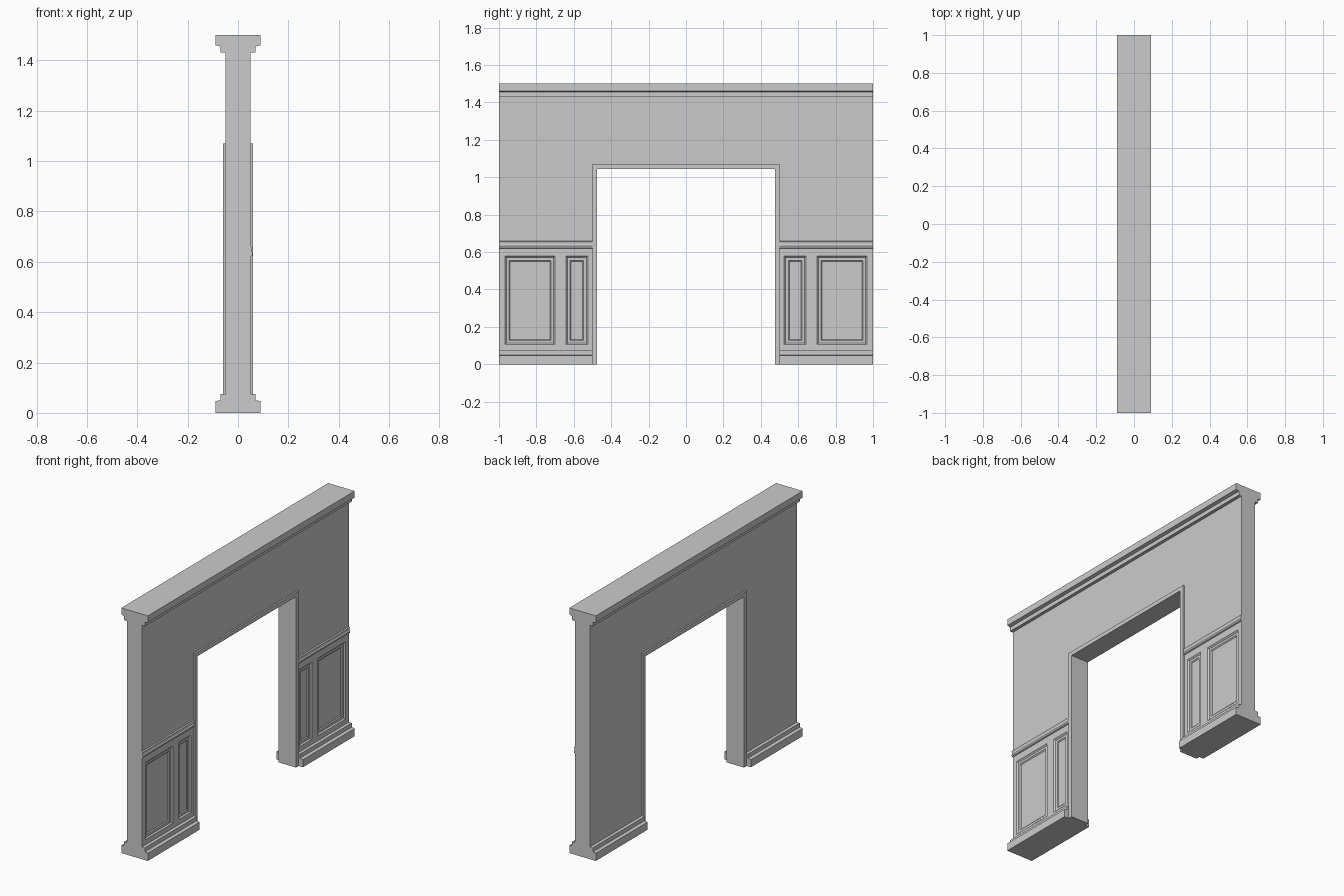
import bpy
import bmesh

cube = bpy.data.objects.get("Cube")
if cube:
    bpy.data.objects.remove(cube, do_unlink=True)

# Single plaster colour
GREY = (0.6, 0.6, 0.6, 1.0)
plaster = bpy.data.materials.new("plaster_grey")
plaster.use_nodes = True
plaster.diffuse_color = GREY
plaster.node_tree.nodes["Principled BSDF"].inputs["Base Color"].default_value = GREY

WALL = 0.05      # half thickness of the wall
OPENING = 0.5    # half width of the wall opening
LINTEL = 1.07    # height of the wall opening
TOP = 1.5


def finish(name, bm):
    bmesh.ops.recalc_face_normals(bm, faces=bm.faces)
    mesh = bpy.data.meshes.new(name)
    bm.to_mesh(mesh)
    bm.free()
    mesh.materials.append(plaster)
    obj = bpy.data.objects.new(name, mesh)
    bpy.context.collection.objects.link(obj)
    return obj


def prism(name, outline, direction):
    """Extrude a closed outline of points along a direction."""
    bm = bmesh.new()
    face = bm.faces.new([bm.verts.new(p) for p in outline])
    new = bmesh.ops.extrude_face_region(bm, geom=[face])["geom"]
    bmesh.ops.translate(bm, vec=direction,
                        verts=[v for v in new if isinstance(v, bmesh.types.BMVert)])
    return finish(name, bm)


def moulding(name, profile, y0, y1):
    """Run an (x, z) profile along y."""
    return prism(name, [(x, y0, z) for x, z in profile], (0, y1 - y0, 0))


def both_faces(half):
    """Mirror a half profile to the other side of the wall."""
    return half + [(-x, z) for x, z in reversed(half)]


def arch(name, outer, outer_top, inner, inner_top, depth):
    """Upside-down U in the y-z plane, centred on the wall."""
    points = [(-outer, 0), (-outer, outer_top), (outer, outer_top), (outer, 0),
              (inner, 0), (inner, inner_top), (-inner, inner_top), (-inner, 0)]
    return prism(name, [(-depth, y, z) for y, z in points], (2 * depth, 0, 0))


def panelled_face(name, side, panels, top):
    """Wainscot face with sunken moulded panels between its stiles and rails."""
    bm = bmesh.new()
    ys = sorted([OPENING, 1.0] + [y for p in panels for y in p])
    zs = [0.0, 0.105, 0.578, top]
    grid = [[bm.verts.new((WALL, side * y, z)) for z in zs] for y in ys]
    sunken = []
    for i in range(len(ys) - 1):
        for j in range(len(zs) - 1):
            face = bm.faces.new((grid[i][j], grid[i + 1][j],
                                 grid[i + 1][j + 1], grid[i][j + 1]))
            if j == 1 and (ys[i], ys[i + 1]) in panels:
                sunken.append(face)
    bmesh.ops.recalc_face_normals(bm, faces=bm.faces)
    if bm.faces[:][0].normal.x < 0:
        bmesh.ops.reverse_faces(bm, faces=bm.faces)
    # Outer bevel, flat channel, then the bead around the field
    for width, depth in ((0.008, -0.008), (0.014, 0.0), (0.006, -0.005)):
        bmesh.ops.inset_individual(bm, faces=sunken, thickness=width,
                                   depth=depth, use_even_offset=True)
    mesh = bpy.data.meshes.new(name)
    bm.to_mesh(mesh)
    bm.free()
    mesh.materials.append(plaster)
    obj = bpy.data.objects.new(name, mesh)
    bpy.context.collection.objects.link(obj)


# Wall: full-height upper part; the legs are thinner behind the panelling
RAIL_BASE = 0.62
prism("upper_wall",
      [(-WALL, y, z) for y, z in
       [(-1, RAIL_BASE), (-1, TOP), (1, TOP), (1, RAIL_BASE), (OPENING, RAIL_BASE),
        (OPENING, LINTEL), (-OPENING, LINTEL), (-OPENING, RAIL_BASE)]],
      (2 * WALL, 0, 0))

# Casing lining the opening
arch("opening_casing", OPENING, LINTEL, 0.475, 1.045, 0.06)

# Crown along the whole top
moulding("crown", both_faces([(WALL, 1.43), (0.07, 1.43), (0.07, 1.455),
                              (0.09, 1.46), (0.09, TOP)]), -1, 1)

base = both_faces([(0.09, 0.0), (0.09, 0.047), (0.07, 0.05),
                   (0.07, 0.075), (WALL, 0.075)])
rail = [(WALL, RAIL_BASE), (0.057, 0.623), (0.059, 0.632), (0.055, 0.64),
        (0.055, 0.65), (0.058, 0.657), (WALL, 0.66)]
panels = [(0.525, 0.642), (0.70, 0.968)]

for side, word in ((1, "back"), (-1, "front")):
    y0, y1 = side * OPENING, side * 1.0
    # Leg core, its panelled side and the filler closing the wall end
    core = [(-WALL, 0), (0.035, 0), (0.035, RAIL_BASE), (-WALL, RAIL_BASE)]
    moulding(word + "_leg_core", core, y0, y1)
    edge = [(0.035, 0), (WALL, 0), (WALL, RAIL_BASE), (0.035, RAIL_BASE)]
    prism(word + "_end_strip", [(x, y1, z) for x, z in edge], (0, -side * 0.0005, 0))
    panelled_face(word + "_wainscot", side, panels, RAIL_BASE)
    moulding(word + "_baseboard", base, y0, y1)
    moulding(word + "_chair_rail", rail, y0, y1)
